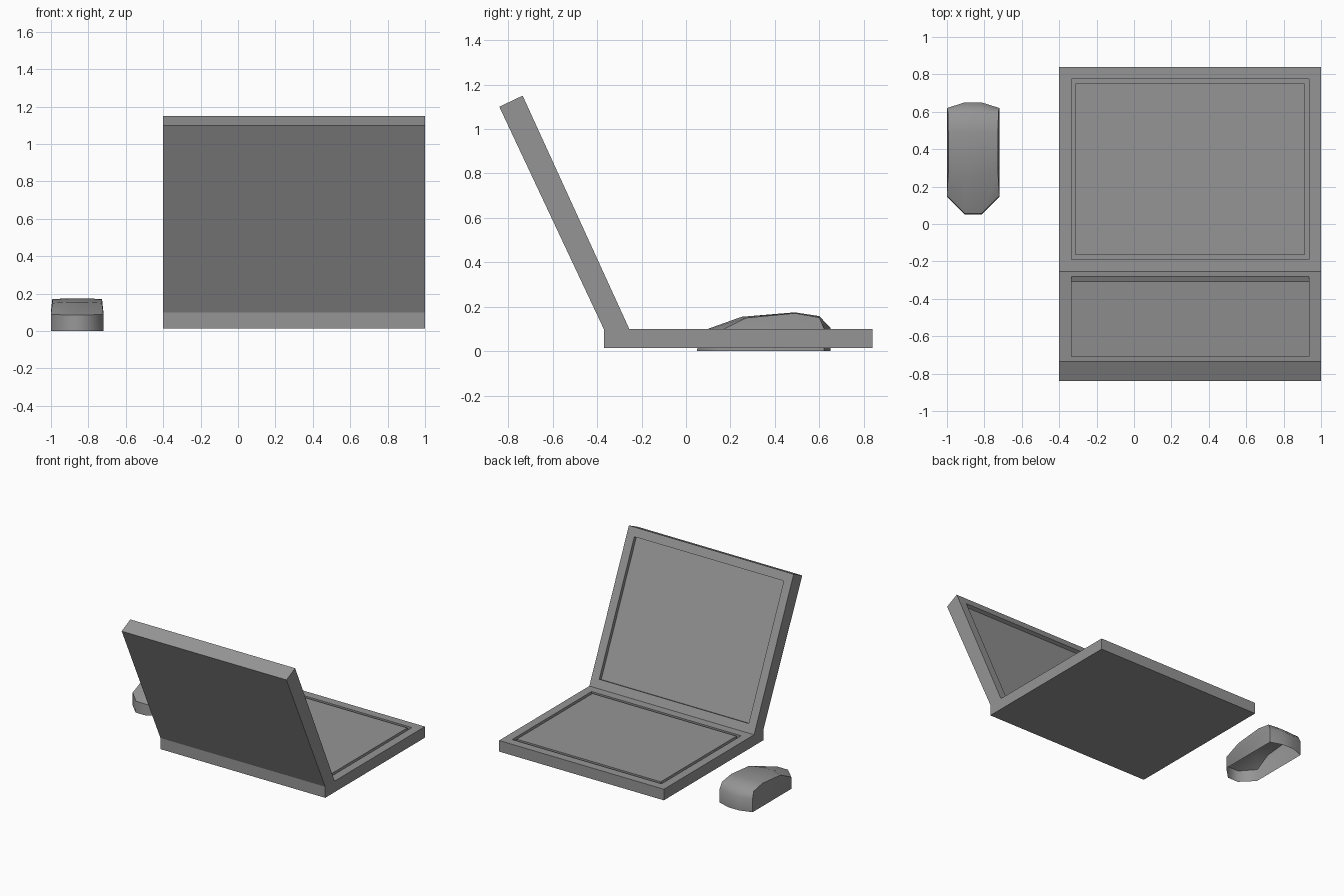
import bpy, bmesh
from mathutils import Vector

cube = bpy.data.objects.get("Cube")
if cube:
    bpy.data.objects.remove(cube, do_unlink=True)

# Single grey plastic
grey = bpy.data.materials.new("grey_plastic")
grey.use_nodes = True
colour = (0.3, 0.3, 0.3, 1)
grey.diffuse_color = colour
grey.node_tree.nodes["Principled BSDF"].inputs["Base Color"].default_value = colour


def finish(bm, name):
    mesh = bpy.data.meshes.new(name)
    bm.to_mesh(mesh)
    bm.free()
    mesh.materials.append(grey)
    obj = bpy.data.objects.new(name, mesh)
    bpy.context.collection.objects.link(obj)
    return obj


def inset(bm, face, width):
    bmesh.ops.inset_region(bm, faces=[face], thickness=width, use_even_offset=True)
    return face


def push(bm, face, distance):
    """Extrude one face straight along its normal."""
    normal = face.normal.copy()
    new = bmesh.ops.extrude_discrete_faces(bm, faces=[face])["faces"][0]
    bmesh.ops.translate(bm, verts=new.verts, vec=normal * distance)
    new.normal_update()
    return new


def facing(bm, direction):
    bm.normal_update()
    return max(bm.faces, key=lambda f: f.normal.dot(direction))


# Laptop body: side profile (y, z) extruded across its width
profile = [(-0.37, 0.015), (0.84, 0.015), (0.84, 0.1), (-0.255, 0.1),
           (-0.735, 1.15), (-0.84, 1.1), (-0.37, 0.1)]
left, right = -0.4, 1.0
bm = bmesh.new()
rows = [[bm.verts.new((x, y, z)) for y, z in profile] for x in (left, right)]
count = len(profile)
for i in range(count):
    j = (i + 1) % count
    bm.faces.new((rows[0][i], rows[0][j], rows[1][j], rows[1][i]))
for row in rows:
    bm.faces.new(row)
bmesh.ops.recalc_face_normals(bm, faces=bm.faces)

# Recessed screen
screen = inset(bm, facing(bm, Vector((0, 0.909, 0.416))), 0.065)
push(bm, screen, -0.028)

# Keyboard panel framed by a groove
panel = inset(bm, facing(bm, Vector((0, 0, 1))), 0.065)
panel = push(bm, panel, -0.02)
panel = inset(bm, panel, 0.023)
push(bm, panel, 0.02)
finish(bm, "laptop")

# Mouse: open-bottomed shell lofted across four lengthwise profiles
middle = [(0.05, 0), (0.055, 0.085), (0.25, 0.155), (0.49, 0.175),
          (0.6, 0.158), (0.65, 0.105), (0.65, 0)]
side = [(0.145, 0), (0.15, 0.09), (0.27, 0.15), (0.49, 0.171),
        (0.6, 0.152), (0.62, 0.105), (0.62, 0)]
side_half = [0.14, 0.14, 0.133, 0.133, 0.135, 0.14, 0.14]
mid_half = [0.045] * len(middle)
centre = -0.86
bm = bmesh.new()
columns = []
for sign, points, widths in ((-1, side, side_half), (-1, middle, mid_half),
                             (1, middle, mid_half), (1, side, side_half)):
    columns.append([bm.verts.new((centre + sign * w, y, z))
                    for (y, z), w in zip(points, widths)])
for a, b in zip(columns, columns[1:]):
    for i in range(len(a) - 1):
        bm.faces.new((a[i], b[i], b[i + 1], a[i + 1]))
bm.faces.new(columns[0])
bm.faces.new(reversed(columns[-1]))
bmesh.ops.recalc_face_normals(bm, faces=bm.faces)
if facing(bm, Vector((0, 0, 1))).calc_center_median().z < 0.1:
    bmesh.ops.reverse_faces(bm, faces=bm.faces)
mouse = finish(bm, "mouse")
bpy.ops.object.select_all(action="DESELECT")
mouse.select_set(True)
bpy.context.view_layer.objects.active = mouse
bpy.ops.object.shade_smooth_by_angle(angle=0.9)
